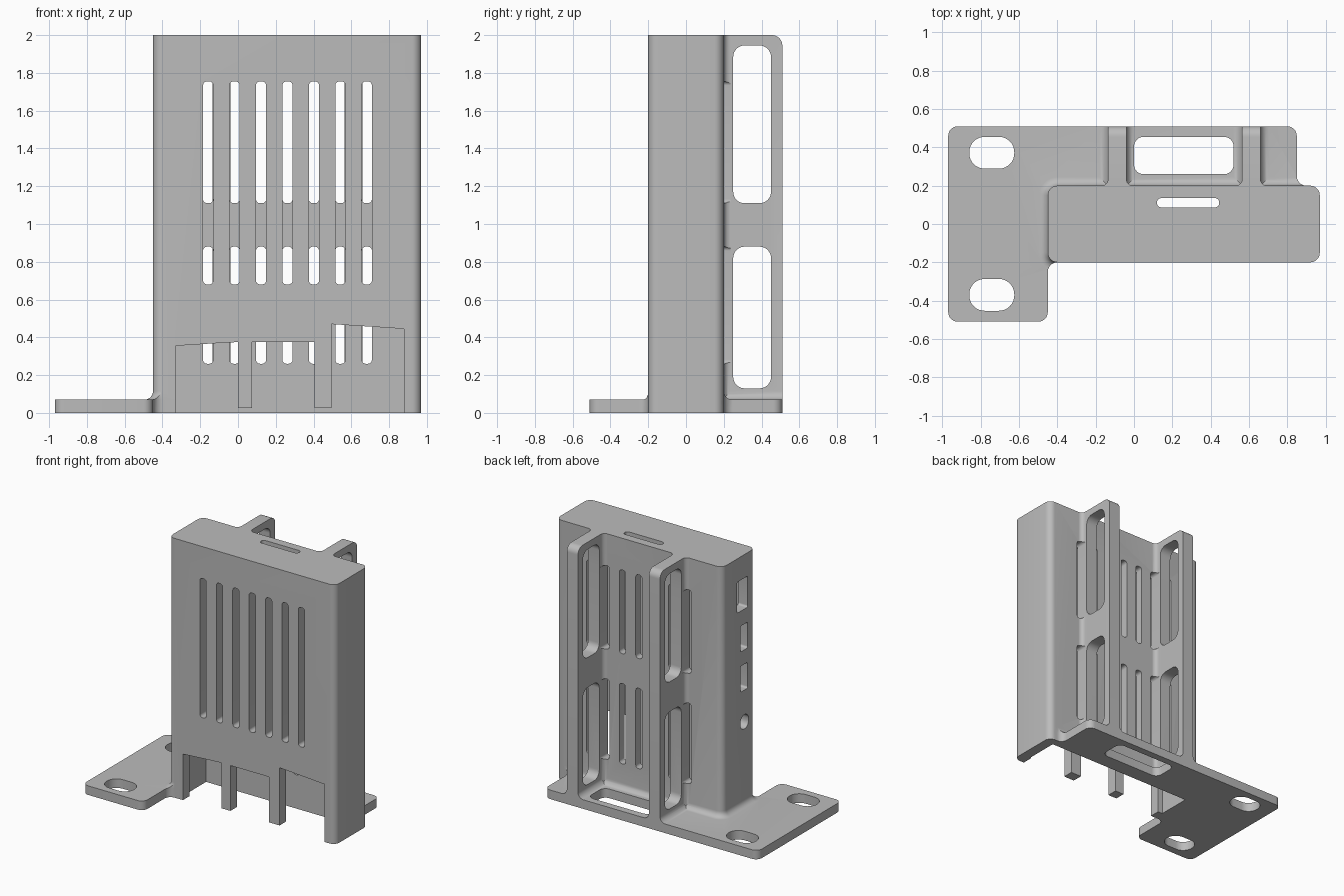
import bpy, bmesh, math
from mathutils import Vector

if "Cube" in bpy.data.objects:
    bpy.data.objects.remove(bpy.data.objects["Cube"])

grey = bpy.data.materials.new("plain grey")
grey.diffuse_color = (0.5, 0.5, 0.5, 1)
grey.use_nodes = True
grey.node_tree.nodes["Principled BSDF"].inputs["Base Color"].default_value = grey.diffuse_color


def rounded(corners, seg=8):
    """Polygon from (u, v, radius) corners, convex or concave."""
    out = []
    n = len(corners)
    for i, (u, v, r) in enumerate(corners):
        p = Vector((u, v))
        if r <= 0:
            out.append(p)
            continue
        a = (Vector(corners[i - 1][:2]) - p).normalized()
        b = (Vector(corners[(i + 1) % n][:2]) - p).normalized()
        t = r / math.tan(a.angle(b) / 2)
        c = p + (a + b).normalized() * (r / math.sin(a.angle(b) / 2))
        s, e = p + a * t - c, p + b * t - c
        a0 = math.atan2(s.y, s.x)
        d = (math.atan2(e.y, e.x) - a0 + math.pi) % (2 * math.pi) - math.pi
        for k in range(seg + 1):
            ang = a0 + d * k / seg
            out.append(c + Vector((math.cos(ang), math.sin(ang))) * r)
    return out


def rect(u0, u1, v0, v1, r=0.0):
    return rounded([(u0, v0, r), (u1, v0, r), (u1, v1, r), (u0, v1, r)])


def loft(name, rings):
    bm = bmesh.new()
    loops = [[bm.verts.new(p) for p in ring] for ring in rings]
    n = len(loops[0])
    for lo, hi in zip(loops, loops[1:]):
        for i in range(n):
            j = (i + 1) % n
            bm.faces.new((lo[i], lo[j], hi[j], hi[i]))
    bm.faces.new(loops[0][::-1])
    bm.faces.new(loops[-1])
    bmesh.ops.recalc_face_normals(bm, faces=bm.faces)
    me = bpy.data.meshes.new(name)
    bm.to_mesh(me)
    bm.free()
    me.materials.append(grey)
    ob = bpy.data.objects.new(name, me)
    bpy.context.collection.objects.link(ob)
    return ob


def prism(name, pts, axis, lo, hi):
    place = {'z': lambda p, w: (p[0], p[1], w),
             'y': lambda p, w: (p[0], w, p[1]),
             'x': lambda p, w: (w, p[0], p[1])}[axis]
    return loft(name, [[place(p, w) for p in pts] for w in (lo, hi)])


def combine(target, tool, op):
    m = target.modifiers.new("join", 'BOOLEAN')
    m.operation, m.solver, m.object = op, 'EXACT', tool
    bpy.context.view_layer.objects.active = target
    bpy.ops.object.modifier_apply(modifier=m.name)
    bpy.data.objects.remove(tool, do_unlink=True)


def cut(pts, axis, lo, hi):
    combine(case, prism("cutter", pts, axis, lo, hi), 'DIFFERENCE')


ribs = [(-0.135, -0.04), (0.565, 0.66)]

# upright body with two back ribs
plan = [(-.45, -.2, .05), (.97, -.2, .05), (.97, .2, .05)]
for x0, x1 in reversed(ribs):
    plan += [(x1, .2, .035), (x1, .51, 0), (x0, .51, 0), (x0, .2, .035)]
plan.append((-.45, .2, .05))
case = prism("slotted_enclosure", rounded(plan), 'z', 0, 2)

# mounting plate
foot = rounded([(-.97, -.51, .05), (-.45, -.51, .05), (-.45, -.2, .05),
                (.97, -.2, .05), (.97, .2, .05), (.85, .2, .05),
                (.85, .51, .05), (-.97, .51, .05)])
combine(case, prism("mounting_plate", foot, 'z', 0, .07), 'UNION')

# coved fillets where walls and ribs meet the plate
R = 0.045
for x0, x1, y0, y1, r in [(-.45, .97, -.2, .2, .05)] + [(a, b, .1, .7, .03) for a, b in ribs]:
    steps = [(R, .03)]
    for k in range(7):
        a = math.pi / 2 * k / 6
        steps.append((R * (1 - math.sin(a)), .07 + R * (1 - math.cos(a))))
    steps.append((-.015, .07 + R))
    cove = loft("cove", [[(p.x, p.y, z) for p in
                          rect(x0 - d, x1 + d, y0 - d, y1 + d, r + d)] for d, z in steps])
    combine(cove, prism("limit", foot, 'z', .01, .4), 'INTERSECT')
    combine(case, cove, 'UNION')

# hollow inside, open at the bottom
cut(rect(-.37, .89, -.12, .14), 'z', -.5, 1.93)

# front bottom opening with hanging teeth
cut([(-.33, -.1), (-.33, .355), (-.1, .37), (0, .375), (0, .025), (.075, .025),
     (.075, .375), (.405, .375), (.405, .025), (.495, .025), (.495, .47),
     (.88, .445), (.88, -.1)], 'y', -.4, -.11)

# vent slots, front and back
for i in range(7):
    x = -0.158 + 0.14 * i
    cut(rect(x - .027, x + .027, .68, 1.755, .022), 'y', -.3, -.05)
    for z0, z1 in [(.26, .88), (1.11, 1.755)]:
        cut(rect(x - .027, x + .027, z0, z1, .022), 'y', .08, .235)

# rib windows and rounded rib tops
for z0, z1 in [(.13, .88), (1.11, 1.945)]:
    cut(rect(.25, .45, z0, z1, .06), 'x', -.3, .8)
arc = [(.455 + .055 * math.cos(k * math.pi / 16), 1.945 + .055 * math.sin(k * math.pi / 16))
       for k in range(9)]
cut(arc + [(.455, 2.1), (.6, 2.1), (.6, 1.945)], 'x', -.3, .8)

# plate holes
for y in (-.37, .372):
    cut(rect(-.86, -.625, y - .083, y + .083, .08), 'z', -.1, .3)
cut(rect(0, .52, .26, .455, .05), 'z', -.1, .3)

# top slot
cut(rect(.12, .445, .087, .135, .022), 'z', 1.8, 2.1)

# ports in the left wall
for y0, y1, z0, z1, r in [(-.11, .02, 1.58, 1.82, .015), (-.11, -.02, 1.265, 1.465, .015),
                          (-.11, -.02, .955, 1.155, .015), (-.12, -.02, .655, .765, .049)]:
    cut(rect(y0, y1, z0, z1, r), 'x', -.6, -.3)

bpy.ops.object.select_all(action='DESELECT')
case.select_set(True)
bpy.context.view_layer.objects.active = case
bpy.ops.object.shade_smooth_by_angle(angle=math.radians(30))
